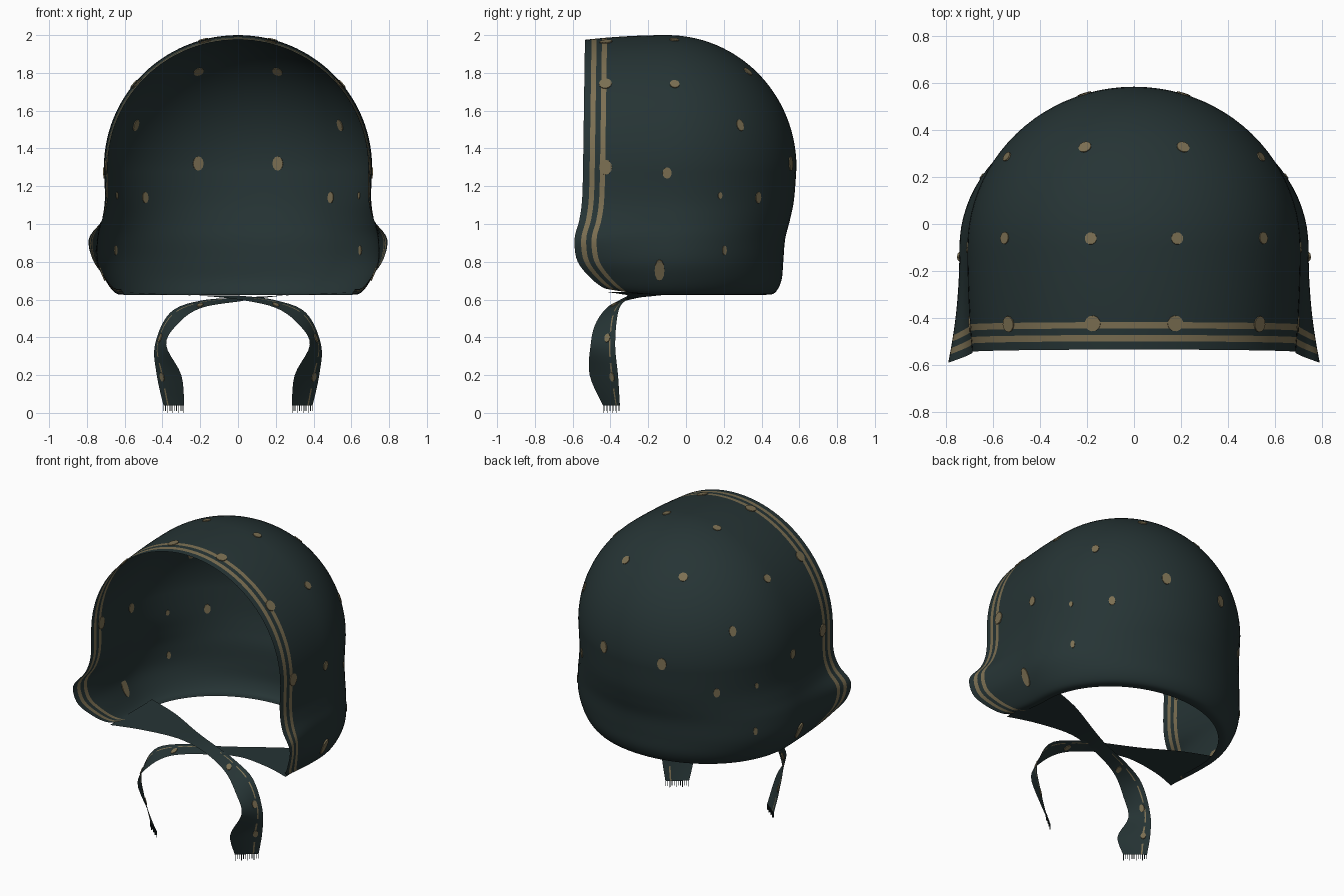
import bpy, bmesh, math
from mathutils import Vector, Matrix
from mathutils.bvhtree import BVHTree

if "Cube" in bpy.data.objects:
    bpy.data.objects.remove(bpy.data.objects["Cube"])


def material(name, rgb):
    m = bpy.data.materials.new(name)
    m.use_nodes = True
    m.diffuse_color = (*rgb, 1)
    bsdf = m.node_tree.nodes["Principled BSDF"]
    bsdf.inputs["Base Color"].default_value = (*rgb, 1)
    bsdf.inputs["Roughness"].default_value = 0.9
    return m


CLOTH = material("dark teal cloth", (0.019, 0.034, 0.035))
GOLD = material("dull gold print", (0.2, 0.16, 0.085))


def lerp(a, b, t):
    return a + (b - a) * t


def spline(points, steps):
    """Smooth curve through tuples of any length."""
    out = []
    n = len(points)
    for i in range(n - 1):
        quad = (points[max(i - 1, 0)], points[i], points[i + 1], points[min(i + 2, n - 1)])
        for s in range(steps):
            t = s / steps
            out.append(tuple(
                b + t / 2 * (c - a + t * (2 * a - 5 * b + 4 * c - d + t * (3 * (b - c) + d - a)))
                for a, b, c, d in zip(*quad)))
    out.append(tuple(points[-1]))
    return out


def sheet(name, rows, is_gold):
    """Smooth cloth from rows of points; is_gold(row, column) picks printed faces."""
    bm = bmesh.new()
    grid = [[bm.verts.new(p) for p in row] for row in rows]
    for r in range(len(grid) - 1):
        for c in range(len(grid[r]) - 1):
            f = bm.faces.new((grid[r][c], grid[r][c + 1], grid[r + 1][c + 1], grid[r + 1][c]))
            f.smooth = True
            f.material_index = int(is_gold(r, c))
    bmesh.ops.remove_doubles(bm, verts=bm.verts, dist=0.0005)
    return finish(name, bm, (CLOTH, GOLD)), BVHTree.FromBMesh(bm)


def finish(name, bm, mats):
    mesh = bpy.data.meshes.new(name)
    bm.to_mesh(mesh)
    for m in mats:
        mesh.materials.append(m)
    obj = bpy.data.objects.new(name, mesh)
    bpy.context.collection.objects.link(obj)
    return obj


def add_dot(bm, tree, place, rx, rz):
    """Thin round print lying on the nearest cloth, showing on both sides."""
    spot, normal, _, _ = tree.find_nearest(Vector(place))
    turn = normal.to_track_quat("Z", "Y").to_matrix().to_4x4()
    size = Matrix.Diagonal((rx, rz, 1, 1))
    bmesh.ops.create_cone(bm, cap_ends=True, segments=12, radius1=1, radius2=1, depth=0.009,
                          matrix=Matrix.Translation(spot) @ turn @ size)


# Bonnet levels: height, side half width, front half width, front y, back y
BEND = -0.1
levels = spline([
    (0.625, 0.6, 0.62, -0.4, 0.42),
    (0.635, 0.65, 0.66, -0.44, 0.47),
    (0.7, 0.7, 0.705, -0.51, 0.505),
    (0.8, 0.74, 0.765, -0.575, 0.515),
    (0.92, 0.74, 0.79, -0.59, 0.525),
    (1.02, 0.72, 0.72, -0.565, 0.55),
    (1.13, 0.705, 0.69, -0.55, 0.572),
    (1.3, 0.71, 0.69, -0.545, 0.585)], 5)
levels = [(*lv, 0) for lv in levels]
DOME = 28
for i in range(1, DOME + 1):
    a = math.pi / 2 * i / DOME
    s, c = math.sin(a), math.cos(a)
    levels.append((1.3 + 0.7 * s, 0.71 * c, 0.69 * c, lerp(-0.545, -0.535, s),
                   lerp(BEND, 0.585, c), s))

# Distances of the printed border lines behind the front edge
BORDER = (0, 0.035, 0.062, 0.09, 0.117)
SIDE, BACK = 8, 22


def level_points(z, side, front, y_front, y_back, rise):
    ys = [y_front + b for b in BORDER]
    ys += [lerp(ys[-1], BEND, i / SIDE) for i in range(1, SIDE)]
    half = []
    for y in ys:
        f = ((BEND - y) / (BEND - y_front)) ** 2
        lift = 0.03 * f * max(0, 1 - (z - 0.625) / 0.2)
        half.append((lerp(side, front, f), y, z - 0.025 * f * rise + lift))
    for i in range(BACK):
        a = math.pi / 2 * i / BACK
        half.append((side * math.cos(a), lerp(BEND, y_back, math.sin(a)), z))
    mirrored = [(-x, y, h) for x, y, h in reversed(half)]
    return half + [(0, y_back, z)] + mirrored


rows = [level_points(*lv) for lv in levels]
last = len(rows[0]) - 2
hood, hood_tree = sheet("bonnet_shell", rows, lambda r, c: min(c, last - c) in (1, 3))

# Polka dots on the bonnet: place, width and height of each
dots = [
    ((0.21, 0.33, 1.81), 0.028, 0.028),
    ((0.19, -0.06, 2), 0.026, 0.026),
    ((0.55, -0.06, 1.74), 0.026, 0.026),
    ((0.56, 0.3, 1.53), 0.022, 0.032),
    ((0.21, 0.55, 1.32), 0.029, 0.038),
    ((0.49, 0.38, 1.14), 0.02, 0.03),
    ((0.71, -0.1, 1.27), 0.024, 0.03),
    ((0.68, 0.2, 1.15), 0.012, 0.018),
    ((0.7, 0.24, 0.86), 0.013, 0.025),
    ((0.74, -0.14, 0.75), 0.026, 0.06),
    ((0.18, -0.425, 1.98), 0.034, 0.034),
    ((0.52, -0.425, 1.73), 0.034, 0.034),
    ((0.69, -0.425, 1.3), 0.034, 0.04)]
bm = bmesh.new()
for (x, y, z), rx, rz in dots:
    for sign in (1, -1):
        add_dot(bm, hood_tree, (sign * x, y, z), rx, rz)
finish("bonnet_dots", bm, (GOLD,))

# Straps: neck flap, crossing under the chin, hanging tail
# Each point: centre, then half-width direction
path = [
    (-0.64, -0.2, 0.64, 0, 0.22, 0),
    (-0.44, -0.2, 0.63, 0.02, 0.15, 0),
    (-0.2, -0.24, 0.62, 0.02, 0.07, 0),
    (0, -0.3, 0.605, 0, 0.045, 0.01),
    (0.2, -0.37, 0.575, 0, 0.05, 0.02),
    (0.34, -0.42, 0.5, 0.02, 0.06, 0.03),
    (0.41, -0.44, 0.36, 0.03, 0.065, 0),
    (0.365, -0.435, 0.2, 0.065, 0.075, 0),
    (0.34, -0.395, 0.04, 0.055, 0.045, 0)]
STEPS = 5
ACROSS = (-1, -0.5, 0, 0.5, 0.62, 1)
for sign, name in ((1, "left"), (-1, "right")):
    rows = []
    for x, y, z, wx, wy, wz in spline(path, STEPS):
        z += 0.006 * sign * max(0, 1 - abs(x) * 4)
        rows.append([(sign * (x + k * wx), y + k * wy, z + k * wz) for k in ACROSS])
    strap, tree = sheet(name + "_tie", rows, lambda r, c: c == 3 and r > 3 * STEPS and r % 4)

    # Printed dots on the tie
    bm = bmesh.new()
    for place in ((0.2, -0.38, 0.57), (0.42, -0.42, 0.4), (0.4, -0.39, 0.19)):
        add_dot(bm, tree, (sign * place[0], *place[1:]), 0.016, 0.024)
    finish(name + "_tie_dots", bm, (GOLD,))

    # Frayed threads at the end of the tie
    bm = bmesh.new()
    x, y, z, wx, wy, _ = path[-1]
    THREADS = 12
    for i in range(THREADS):
        k = lerp(-0.97, 0.97, i / (THREADS - 1))
        length = 0.042 if i % 3 == 0 else 0.032
        bmesh.ops.create_cube(bm, size=1, matrix=Matrix.Translation(
            (sign * (x + k * wx), y + k * wy, z + 0.002 - length / 2))
            @ Matrix.Diagonal((0.003, 0.003, length, 1)))
    finish(name + "_tie_fringe", bm, (CLOTH,))
